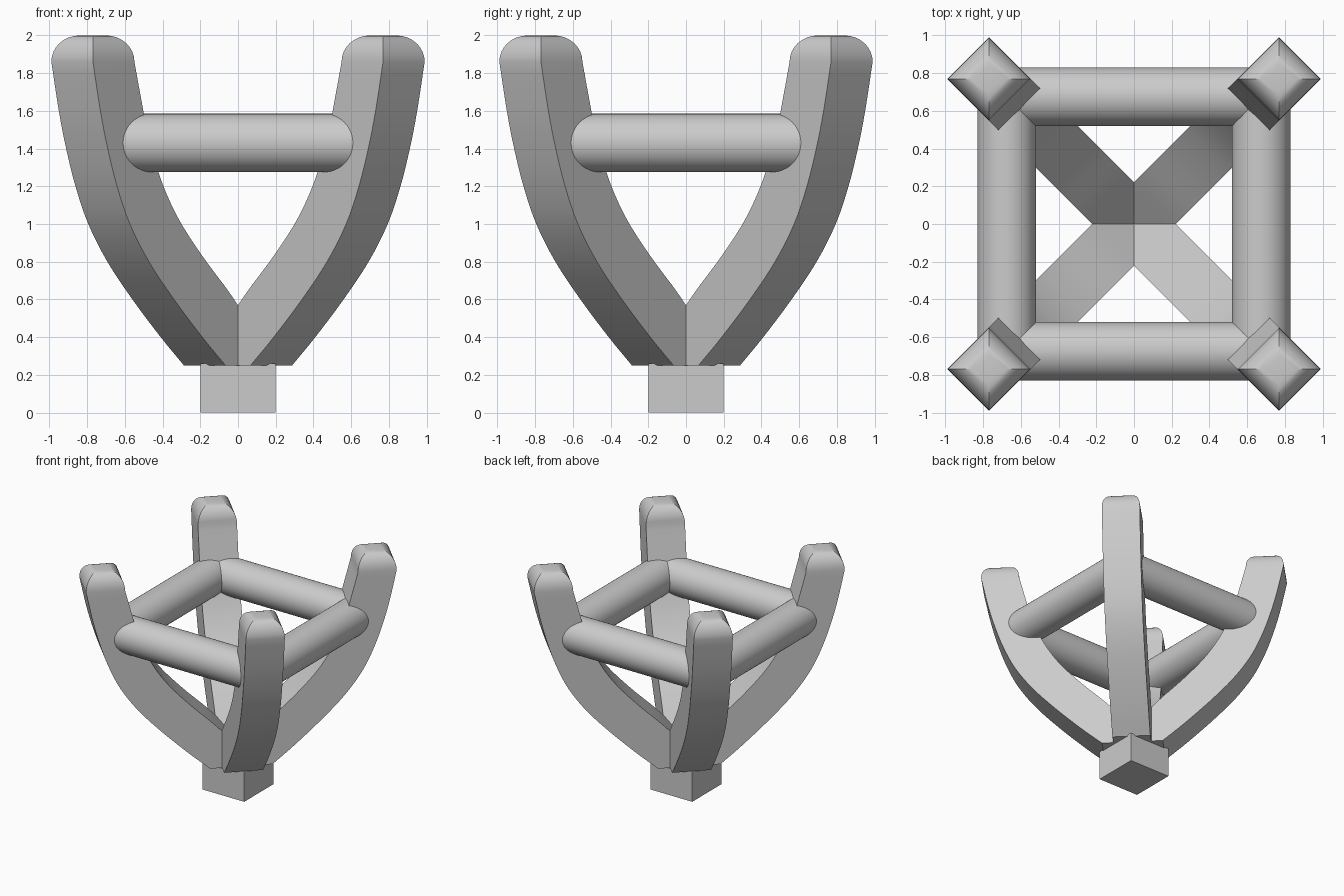
import bpy, bmesh, math
from mathutils import Vector, Matrix

if "Cube" in bpy.data.objects:
    bpy.data.objects.remove(bpy.data.objects["Cube"])

HALF = 0.156   # half width of a prong


def finish(bm, name, angle=30):
    bmesh.ops.recalc_face_normals(bm, faces=bm.faces)
    me = bpy.data.meshes.new(name)
    bm.to_mesh(me)
    bm.free()
    ob = bpy.data.objects.new(name, me)
    bpy.context.collection.objects.link(ob)
    bpy.ops.object.select_all(action='DESELECT')
    ob.select_set(True)
    bpy.context.view_layer.objects.active = ob
    bpy.ops.object.shade_smooth_by_angle(angle=math.radians(angle))
    return ob


def spline(pts, steps=4):
    # Catmull-Rom curve through the points
    p = [Vector(q) for q in pts]
    p = [2 * p[0] - p[1]] + p + [2 * p[-1] - p[-2]]
    out = []
    for i in range(1, len(p) - 2):
        a, b, c, d = p[i - 1:i + 3]
        for k in range(steps):
            t = k / steps
            out.append(0.5 * (2 * b + (c - a) * t + (2 * a - 5 * b + 4 * c - d) * t * t
                              + (3 * b - a - 3 * c + d) * t ** 3))
    return out + [p[-2]]


# prong side profile as (radius, height)
outer = spline([(.25, .25), (.424, .4), (.636, .6), (.824, .8), (.967, 1.0),
                (1.063, 1.2), (1.133, 1.4), (1.188, 1.6), (1.244, 1.86)])
inner = spline([(0, .40), (.21, .626), (.413, .82), (.58, 1.0), (.692, 1.16),
                (.775, 1.323), (.836, 1.492), (.884, 1.67), (.933, 1.86)])
# each section: outer point, inner point, half width
sections = [(Vector((.25, .25)), Vector((0, .25)), HALF)]
sections += [(o, i, HALF) for o, i in zip(outer[1:], inner[1:])]
sections.insert(1, (Vector((.255, .2545)), Vector((0, .40)), HALF))
# rounded tip
for k in range(1, 9):
    a = math.pi / 2 * k / 8
    h = 0.05 + (HALF - 0.05) * math.cos(a)
    z = 1.86 + 0.14 * math.sin(a)
    sections.append((Vector((1.0885 + h, z)), Vector((1.0885 - h, z)), h))


def prong(name, angle):
    bm = bmesh.new()
    rings = []
    for o, i, h in sections:
        rings.append([bm.verts.new(c) for c in ((o.x, -h, o.y), (o.x, h, o.y),
                                                (i.x, h, i.y), (i.x, -h, i.y))])
    for r, s in zip(rings, rings[1:]):
        for k in range(4):
            n = (k + 1) % 4
            bm.faces.new((r[k], r[n], s[n], s[k]))
    bm.faces.new(rings[0])
    bm.faces.new(rings[-1])
    bm.transform(Matrix.Rotation(angle, 4, 'Z'))
    return finish(bm, name)


def bar(name, angle):
    bm = bmesh.new()
    bmesh.ops.create_cone(bm, cap_ends=True, segments=48, radius1=.155, radius2=.155, depth=1.35)
    bm.transform(Matrix.Rotation(angle, 4, 'Z') @ Matrix.Translation((0, -.675, 1.43))
                 @ Matrix.Rotation(math.pi / 2, 4, 'Y'))
    return finish(bm, name)


# four prongs on the diagonals and four bars between them
for k in range(4):
    prong(f"prong_{k + 1}", math.radians(45 + 90 * k))
    bar(f"ring_bar_{k + 1}", math.radians(90 * k))

# base block
bm = bmesh.new()
bmesh.ops.create_cube(bm, size=1, matrix=Matrix.Translation((0, 0, .13)) @ Matrix.Diagonal((.4, .4, .26, 1)))
finish(bm, "base_block")
